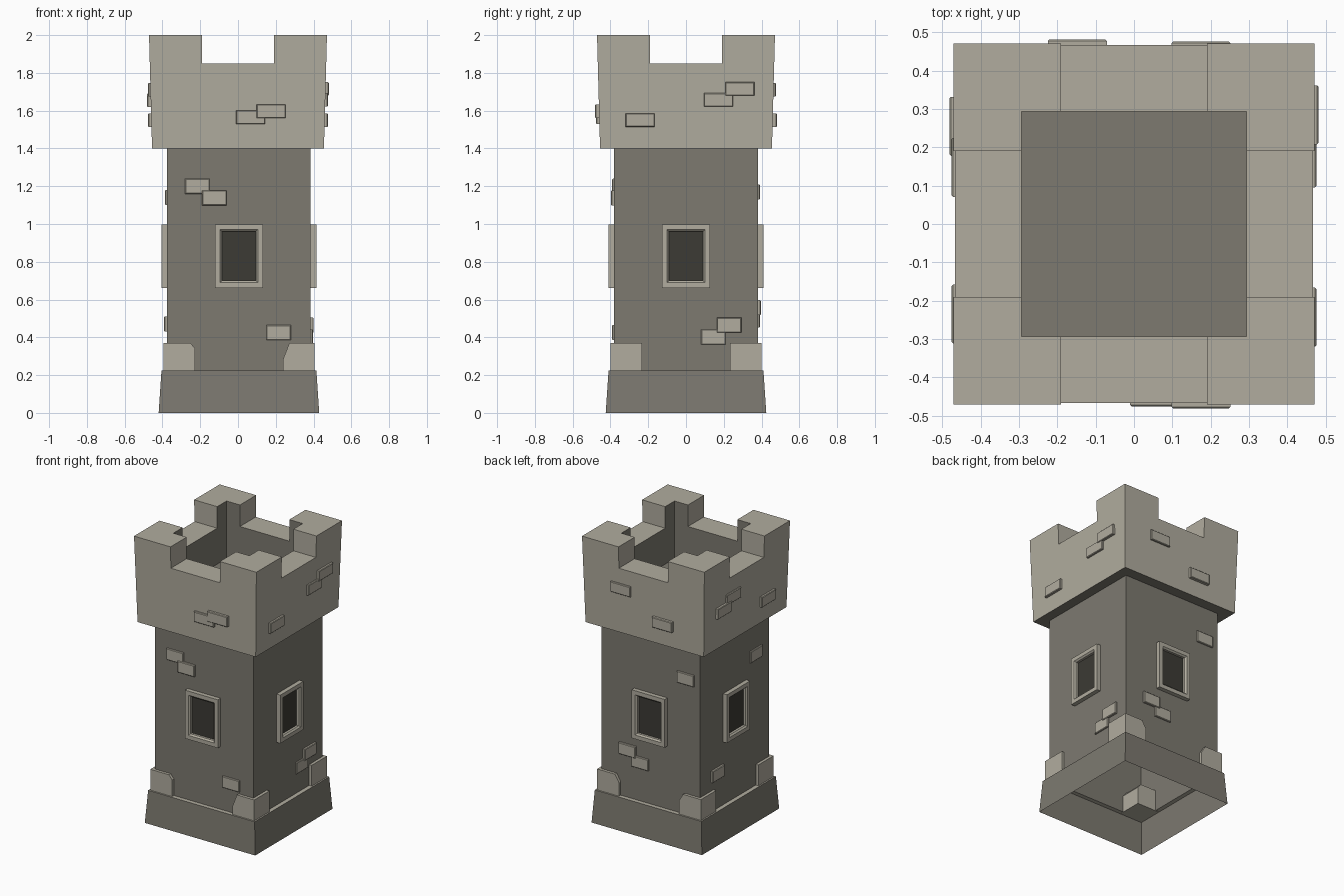
import bpy, bmesh, math
from mathutils import Matrix, Vector

if "Cube" in bpy.data.objects:
    bpy.data.objects.remove(bpy.data.objects["Cube"])


def material(name, col):
    m = bpy.data.materials.new(name)
    m.diffuse_color = (*col, 1)
    m.use_nodes = True
    m.node_tree.nodes["Principled BSDF"].inputs["Base Color"].default_value = m.diffuse_color
    return m


LIGHT = material("light_stone", (0.44, 0.415, 0.345))
DARK = material("dark_stone", (0.205, 0.193, 0.163))
PANE = material("window_dark", (0.045, 0.043, 0.035))
MATS = [LIGHT, DARK, PANE]
OFF = 0.005          # the shaft sits a hair right of centre


def finish(name, bm, x=0.0):
    me = bpy.data.meshes.new(name)
    bm.to_mesh(me)
    bm.free()
    for m in MATS:
        me.materials.append(m)
    ob = bpy.data.objects.new(name, me)
    ob.location.x = x
    bpy.context.collection.objects.link(ob)
    return ob


def loft(bm, rings, mats, cap=None):
    """Skin a list of point rings; one material index per band."""
    vs = [[bm.verts.new(p) for p in r] for r in rings]
    for a, b, m in zip(vs, vs[1:], mats):
        n = len(a)
        for i in range(n):
            j = (i + 1) % n
            bm.faces.new((a[i], a[j], b[j], b[i])).material_index = m
    if cap is not None:
        bm.faces.new(vs[-1]).material_index = cap


def square(h, z):
    return [(-h, -h, z), (h, -h, z), (h, h, z), (-h, h, z)]


# Base and shaft: open underneath
bm = bmesh.new()
loft(bm, [square(.425, 0), square(.41, .225), square(.38, .225)], [1, 0])
finish("base_plinth", bm, OFF)
bm = bmesh.new()
loft(bm, [square(.38, .225), square(.38, 1.4)], [1])
finish("shaft", bm, OFF)

# Crown: flared wall, walkway and sunken floor
bm = bmesh.new()
loft(bm, [square(.37, 1.4), square(.455, 1.4), square(.467, 1.85),
          square(.293, 1.85), square(.293, 1.6)], [1, 0, 0, 1], cap=1)
finish("crown", bm)


# Corner battlements: L-shaped, dark on the inward faces
def ell(o, z, i=.293, c=.19):
    return [(c, i, z), (i, i, z), (i, c, z), (o, c, z), (o, o, z), (c, o, z)]


for k in range(4):
    bm = bmesh.new()
    loft(bm, [ell(.467, 1.85), ell(.471, 2.0)], [0], cap=0)
    for f in bm.faces:
        c = f.calc_center_median()
        if abs(f.normal.z) < .5 and c.z < 1.99 and (
                all(abs(v.co.x - .293) < 1e-4 for v in f.verts) or
                all(abs(v.co.y - .293) < 1e-4 for v in f.verts)):
            f.material_index = 1
    bm.transform(Matrix.Rotation(k * math.pi / 2, 4, 'Z'))
    finish("battlement", bm)

# Corner stones above the plinth: outer and inner bounds, chamfer (width, drop)
for sx, sy, cw, ch in ((-1, -1, .025, .03), (1, -1, .035, .09),
                       (1, 1, .03, .05), (-1, 1, .03, .05)):
    bm = bmesh.new()
    a, b, z0, z1 = .40, .232, .222, .37
    for x, z in ((a, z0), (b, z0), (b, z1 - ch), (b + cw, z1), (a, z1)):
        for y in (a, b):
            bm.verts.new((sx * x, sy * y, z))
    bmesh.ops.convex_hull(bm, input=bm.verts)
    bmesh.ops.dissolve_limit(bm, angle_limit=.01, verts=bm.verts, edges=bm.edges)
    bmesh.ops.recalc_face_normals(bm, faces=bm.faces)
    finish("corner_stone", bm, OFF)


# Rectangle on a wall: depth d from the tower axis, front facing
def rect(u, z, hu, hz, d):
    return [(u - hu, -d, z - hz), (u + hu, -d, z - hz),
            (u + hu, -d, z + hz), (u - hu, -d, z + hz)]


SIDES = ("front", "right", "back", "left")

# Framed windows on all four walls
for k, side in enumerate(SIDES):
    bm = bmesh.new()
    loft(bm, [rect(0, .83, .127, .168, .375), rect(0, .83, .127, .168, .41),
              rect(0, .83, .10, .14, .41), rect(0, .83, .09, .13, .40),
              rect(0, .83, .09, .13, .384)], [0, 0, 0, 0], cap=2)
    bm.transform(Matrix.Rotation(k * math.pi / 2, 4, 'Z'))
    finish(side + "_window", bm, OFF)

# Raised bricks per wall: centre along the wall (world x or y), centre z
SHAFT = {"front": ((-.22, 1.2), (-.13, 1.138), (.21, .425)),
         "right": ((.145, .402), (.228, .465)),
         "back": ((-.27, 1.17), (.175, .557), (.08, .492)),
         "left": ((-.23, 1.14), (.195, .47))}
CROWN = {"front": ((.067, 1.565), (.175, 1.597)),
         "right": ((.172, 1.657), (.285, 1.715), (-.243, 1.55)),
         "back": ((.175, 1.71), (-.148, 1.55)),
         "left": ((.148, 1.71), (.255, 1.655), (-.235, 1.55))}
for part, table, hu, hz, wall, x in (("shaft", SHAFT, .065, .04, .38, OFF),
                                     ("crown", CROWN, .077, .036, .465, 0)):
    for k, side in enumerate(SIDES):
        sign = 1 if k < 2 else -1
        for n, (u, z) in enumerate(table[side]):
            d = wall + .011 + .005 * (n % 2)
            bm = bmesh.new()
            loft(bm, [rect(sign * u, z, hu, hz, wall - .02),
                      rect(sign * u, z, hu, hz, d - .004),
                      rect(sign * u, z, hu - .004, hz - .004, d)], [0, 0], cap=0)
            bm.transform(Matrix.Rotation(k * math.pi / 2, 4, 'Z'))
            finish(f"{part}_{side}_brick", bm, x)
